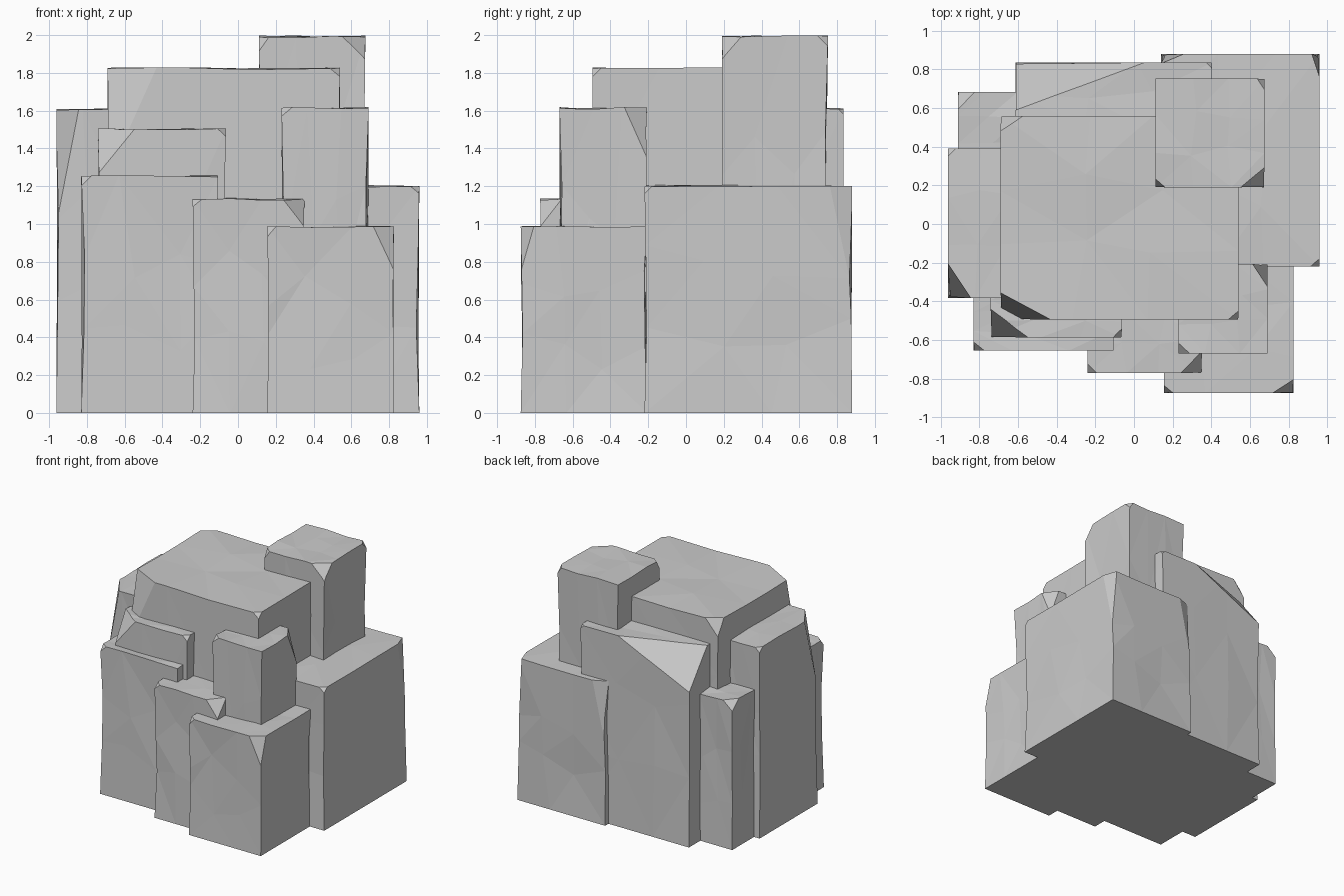
import bpy, bmesh, random
from mathutils import Vector

if "Cube" in bpy.data.objects:
    bpy.data.objects.remove(bpy.data.objects["Cube"])

random.seed(4)


def block(name, x0, x1, y0, y1, top, chips=()):
    """Rough stone column; chips = (side x, side y, dx, dy, dz) cut off top corners."""
    bm = bmesh.new()
    bmesh.ops.create_cube(bm, size=1)
    bmesh.ops.subdivide_edges(bm, edges=bm.edges[:], cuts=2, use_grid_fill=True)
    cx, cy = (x0 + x1) / 2, (y0 + y1) / 2
    for v in bm.verts:
        u = v.co.copy()
        v.co = Vector((cx + u.x * (x1 - x0), cy + u.y * (y1 - y0), (u.z + .5) * top))
        inner = abs(u.z) < .49
        # weathered sides and slightly dipped tops
        if inner:
            v.co.x -= (u.x > .49) * random.uniform(0, .018) - (u.x < -.49) * random.uniform(0, .018)
            v.co.y -= (u.y > .49) * random.uniform(0, .018) - (u.y < -.49) * random.uniform(0, .018)
            v.co.z += random.uniform(-.1, .1) * top
        elif u.z > .49:
            v.co.z -= random.uniform(0, .014)
        if abs(u.x) < .49:
            v.co.x += random.uniform(-.06, .06) * (x1 - x0)
        if abs(u.y) < .49:
            v.co.y += random.uniform(-.06, .06) * (y1 - y0)
    bmesh.ops.triangulate(bm, faces=bm.faces[:])
    # broken corners
    for sx, sy, dx, dy, dz in chips:
        c = Vector((x1 if sx > 0 else x0, y1 if sy > 0 else y0, top))
        n = Vector((sx / dx, sy / dy, 1 / dz)).normalized()
        bmesh.ops.bisect_plane(bm, geom=bm.verts[:] + bm.edges[:] + bm.faces[:],
                               plane_co=c - Vector((0, 0, dz)), plane_no=n, clear_outer=True)
        bmesh.ops.holes_fill(bm, edges=[e for e in bm.edges if e.is_boundary], sides=0)
    bmesh.ops.triangulate(bm, faces=bm.faces[:])
    bmesh.ops.recalc_face_normals(bm, faces=bm.faces[:])
    me = bpy.data.meshes.new(name)
    bm.to_mesh(me)
    bm.free()
    ob = bpy.data.objects.new(name, me)
    bpy.context.collection.objects.link(ob)
    return ob


# central mass, then the columns around it
rock = block("rock_outcrop", -.69, .54, -.495, .56, 1.83,
             [(-1, -1, .26, .14, .6), (-1, 1, .12, .08, .15), (1, -1, .06, .05, .05)])
parts = [
    block("tower", .11, .675, .19, .752, 2.0,
          [(-1, -1, .06, .05, .09), (1, -1, .13, .11, .13), (1, 1, .04, .06, .06)]),
    block("right_column", .14, .96, -.22, .88, 1.21,
          [(1, 1, .04, .12, .7), (1, -1, .06, .05, .05), (-1, 1, .12, .05, .6)]),
    block("front_right_column", .155, .825, -.875, -.205, .99,
          [(1, -1, .11, .07, .25), (-1, -1, .05, .04, .06)]),
    block("front_right_upper_column", .23, .692, -.67, -.207, 1.62,
          [(1, 1, .08, .12, .27), (-1, -1, .06, .06, .05)]),
    block("front_middle_column", -.24, .352, -.772, -.3, 1.14,
          [(1, -1, .12, .12, .16), (-1, -1, .06, .06, .05)]),
    block("front_left_column", -.83, -.107, -.655, -.35, 1.26,
          [(-1, -1, .06, .05, .06)]),
    block("front_left_upper_column", -.742, -.063, -.587, -.3, 1.51,
          [(-1, -1, .2, .15, .25), (1, -1, .05, .05, .05)]),
    block("left_column", -.962, -.5, -.384, .392, 1.615,
          [(-1, -1, .12, .18, .65), (-1, 1, .05, .05, .05)]),
    block("back_left_column", -.91, -.45, .3, .683, 1.25,
          [(-1, 1, .09, .09, .08)]),
    block("back_column", -.612, .403, .3, .835, 1.62,
          [(-1, 1, .68, .25, .32), (1, 1, .04, .04, .04)]),
]

# fuse all columns into one solid
for p in parts:
    m = rock.modifiers.new("fuse", 'BOOLEAN')
    m.operation = 'UNION'
    m.solver = 'EXACT'
    m.object = p
    bpy.context.view_layer.objects.active = rock
    bpy.ops.object.modifier_apply(modifier=m.name)
    bpy.data.objects.remove(p)
